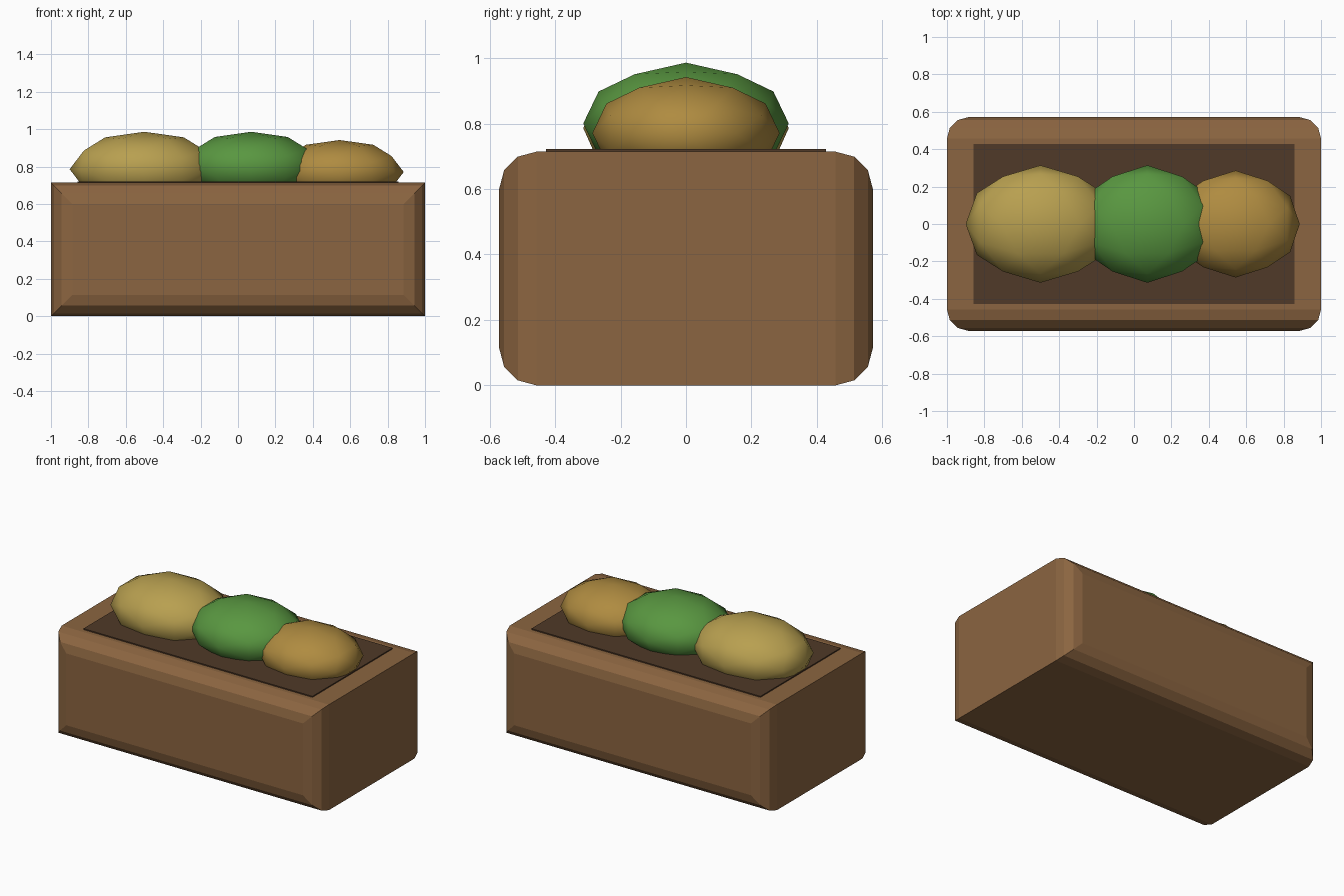
import bpy, bmesh, math
from mathutils import Matrix

if "Cube" in bpy.data.objects:
    bpy.data.objects.remove(bpy.data.objects["Cube"])


def material(name, rgb):
    m = bpy.data.materials.new(name)
    m.diffuse_color = (*rgb, 1)
    m.use_nodes = True
    m.node_tree.nodes["Principled BSDF"].inputs["Base Color"].default_value = m.diffuse_color
    return m


def add_object(name, bm, mat, smooth=False):
    bmesh.ops.recalc_face_normals(bm, faces=bm.faces)
    for f in bm.faces:
        f.smooth = smooth
    me = bpy.data.meshes.new(name)
    bm.to_mesh(me)
    bm.free()
    me.materials.append(mat)
    ob = bpy.data.objects.new(name, me)
    bpy.context.collection.objects.link(ob)
    return ob


# Crate: rectangle in xz, its front and back rims rounded in three steps
W, D, H, R = 1.0, 0.571, 0.714, 0.114
half = [(-D + R * (1 - math.sin(a)), R * (1 - math.cos(a)))
        for a in (math.radians(d) for d in (90, 60, 30, 0))]
rings = half + [(-y, inset) for y, inset in reversed(half)]
bm = bmesh.new()
loops = []
for y, i in rings:
    # inset is largest at the outer face, zero where the rim meets the sides
    x, lo, hi = W - i, i, H - i
    loops.append([bm.verts.new(p) for p in
                  ((-x, y, lo), (x, y, lo), (x, y, hi), (-x, y, hi))])
for a, b in zip(loops, loops[1:]):
    for k in range(4):
        n = (k + 1) % 4
        bm.faces.new((a[k], a[n], b[n], b[k]))
bm.faces.new(loops[0])
bm.faces.new(loops[-1])
add_object("crate", bm, material("wood", (0.26, 0.13, 0.052)))

# Dark inset panel on the top
bm = bmesh.new()
bmesh.ops.create_cube(bm, size=1, matrix=Matrix.Translation((0, 0, 0.707))
                      @ Matrix.Diagonal((1.714, 0.857, 0.029, 1)))
add_object("top_panel", bm, material("dark_wood", (0.08, 0.042, 0.021)))

# Produce: squashed icospheres, turned so an edge faces each axis
turn = Matrix.Rotation(-math.atan(2 / (1 + math.sqrt(5))), 4, 'Y')
produce = [
    ("yellow_produce", (-0.5, 0, 0.786), (0.4, 0.314, 0.2), (0.48, 0.35, 0.08)),
    ("green_produce", (0.071, 0, 0.8), (0.371, 0.314, 0.186), (0.1, 0.31, 0.052)),
    ("orange_produce", (0.543, 0, 0.771), (0.343, 0.286, 0.171), (0.43, 0.26, 0.052)),
]
for name, centre, radii, rgb in produce:
    bm = bmesh.new()
    bmesh.ops.create_icosphere(bm, subdivisions=2, radius=1)
    bm.transform(Matrix.Translation(centre) @ Matrix.Diagonal((*radii, 1)) @ turn)
    add_object(name, bm, material(name, rgb), smooth=True)
